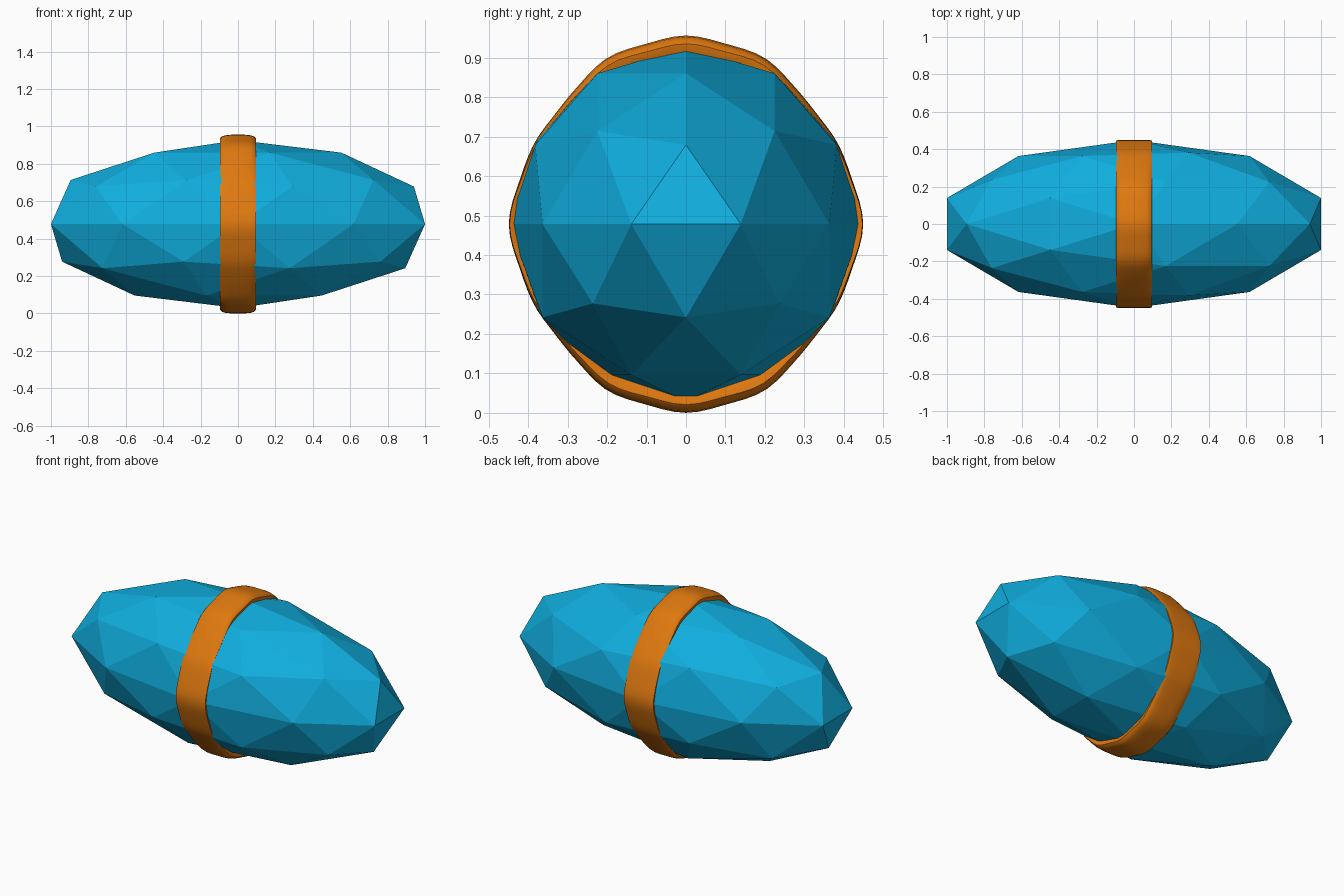
import bpy, bmesh, math

if "Cube" in bpy.data.objects:
    bpy.data.objects.remove(bpy.data.objects["Cube"])

CZ = 0.478  # height of the centre axis


def material(name, rgb):
    m = bpy.data.materials.new(name)
    m.diffuse_color = (*rgb, 1)
    m.use_nodes = True
    m.node_tree.nodes["Principled BSDF"].inputs["Base Color"].default_value = m.diffuse_color
    return m


def make_object(name, bm, mat):
    bmesh.ops.recalc_face_normals(bm, faces=bm.faces)
    mesh = bpy.data.meshes.new(name)
    bm.to_mesh(mesh)
    bm.free()
    mesh.materials.append(mat)
    obj = bpy.data.objects.new(name, mesh)
    bpy.context.collection.objects.link(obj)
    obj.location.z = CZ
    return obj


# Faceted body: stretched low-poly icosphere
bm = bmesh.new()
bmesh.ops.create_icosphere(bm, subdivisions=2, radius=1)
bmesh.ops.scale(bm, vec=(1.0515, 0.449, 0.449), verts=bm.verts)
make_object("body", bm, material("blue", (0.005, 0.42, 0.73)))

# Band: rounded strap whose radius follows the facets (degrees from top, radius)
PROFILE = [(0, 0.479), (12.5, 0.469), (25.3, 0.467), (38, 0.445), (50, 0.434),
           (61, 0.436), (75, 0.436), (90, 0.449)]


def band_radius(deg):
    """Smooth curve through the profile, mirrored at top and side."""
    pts = [(-12.5, 0.469)] + PROFILE + [(105, 0.436)]
    for i in range(1, len(pts) - 2):
        (a0, r0), (a1, r1), (a2, r2), (a3, r3) = pts[i - 1:i + 3]
        if deg <= a2 + 1e-6:
            t = (deg - a1) / (a2 - a1)
            m1 = (r2 - r0) / (a2 - a0) * (a2 - a1)
            m2 = (r3 - r1) / (a3 - a1) * (a2 - a1)
            return ((2*t**3 - 3*t**2 + 1) * r1 + (t**3 - 2*t**2 + t) * m1
                    + (3*t**2 - 2*t**3) * r2 + (t**3 - t**2) * m2)
    return pts[-2][1]


HALF_WIDTH = 0.097
# Cross-section: (fraction of half width, fraction of edge rounding, inset)
half = [(0.35, 0.05, 0), (0.7, 0.2, 0), (0.9, 0.5, 0), (1.0, 1.0, 0), (0.96, 1.0, 0.02), (0.85, 1.0, 0.04)]
section = [(-x, d, i) for x, d, i in reversed(half)] + half

STEPS = 96
bm = bmesh.new()
rings = []
for k in range(STEPS):
    ang = 2 * math.pi * k / STEPS
    s, c = math.sin(ang), math.cos(ang)
    r = band_radius(math.degrees(math.atan2(abs(s), abs(c))))
    rounding = 0.002 + 0.02 * c * c
    ring = []
    for fx, d, inset in section:
        rr = r - d * rounding - inset
        ring.append(bm.verts.new((fx * HALF_WIDTH, rr * s, rr * c)))
    rings.append(ring)
n = len(section)
for k in range(STEPS):
    a, b = rings[k], rings[(k + 1) % STEPS]
    for j in range(n):
        bm.faces.new((a[j], a[(j + 1) % n], b[(j + 1) % n], b[j]))
band = make_object("band", bm, material("orange", (0.74, 0.19, 0.005)))

bpy.context.view_layer.objects.active = band
band.select_set(True)
bpy.ops.object.shade_smooth_by_angle(angle=math.radians(50))
